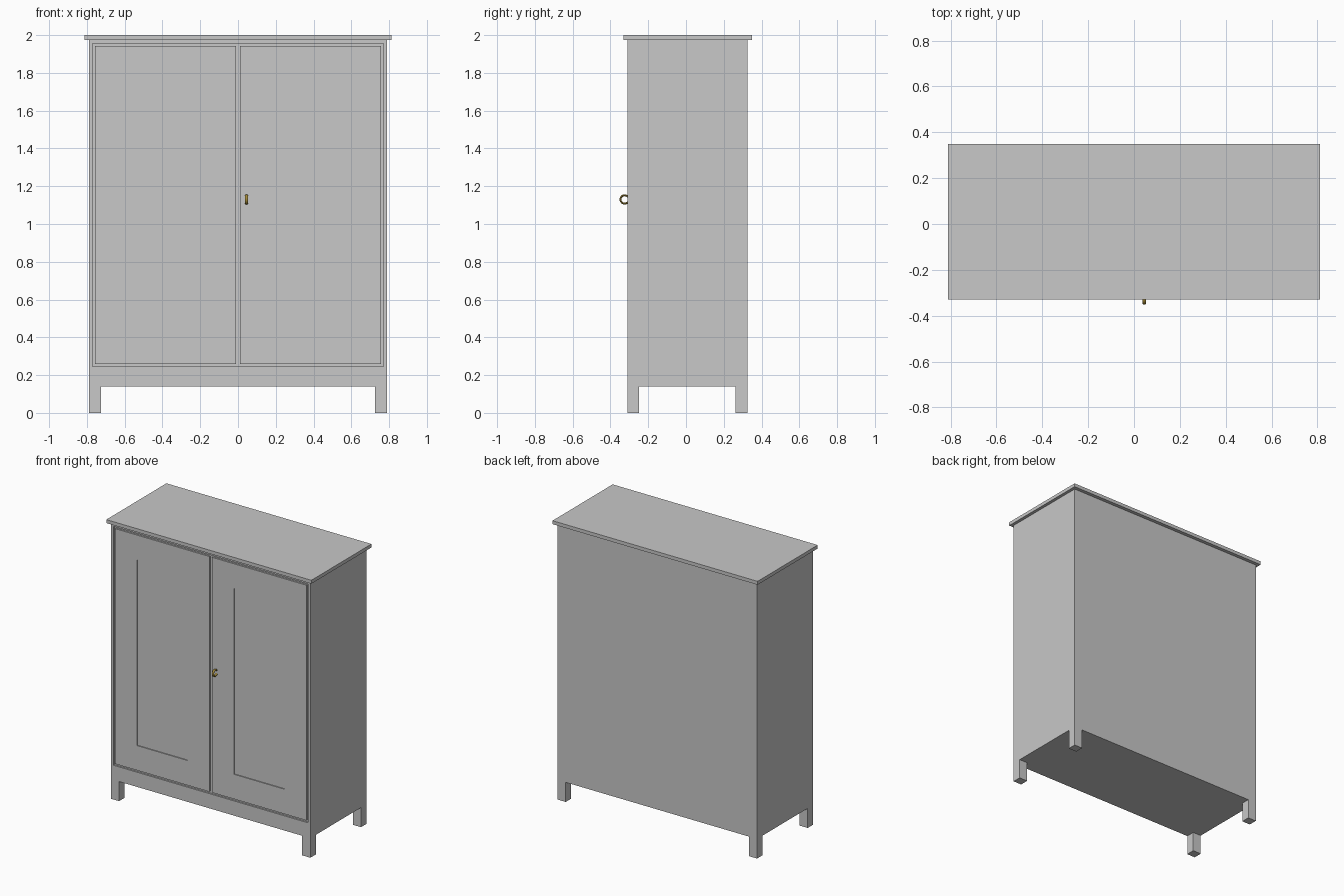
import bpy, bmesh, math

old = bpy.data.objects.get("Cube")
if old:
    bpy.data.objects.remove(old, do_unlink=True)


def material(name, rgb):
    m = bpy.data.materials.new(name)
    m.use_nodes = True
    m.diffuse_color = (*rgb, 1)
    m.node_tree.nodes["Principled BSDF"].inputs["Base Color"].default_value = (*rgb, 1)
    return m


grey = material("painted grey", (0.58, 0.58, 0.58))
brass = material("aged brass", (0.38, 0.26, 0.04))


def stepped_block(name, steps, mat=grey):
    """Join rectangles (x0, x1, z0, z1, y) from back to front and cap both ends."""
    bm = bmesh.new()
    rings = [[bm.verts.new((x, y, z)) for x, z in ((x0, z0), (x1, z0), (x1, z1), (x0, z1))]
             for x0, x1, z0, z1, y in steps]
    for a, b in zip(rings, rings[1:]):
        for i in range(4):
            j = (i + 1) % 4
            bm.faces.new((a[i], a[j], b[j], b[i]))
    bm.faces.new(rings[0])
    bm.faces.new(rings[-1])
    bmesh.ops.recalc_face_normals(bm, faces=bm.faces)
    mesh = bpy.data.meshes.new(name)
    bm.to_mesh(mesh)
    bm.free()
    mesh.materials.append(mat)
    obj = bpy.data.objects.new(name, mesh)
    bpy.context.collection.objects.link(obj)
    return obj


FRONT, BACK = -0.31, 0.325
W = 0.79

# Cabinet body with a shallow opening for the doors
body = (-W, W, 0.14, 1.975)
opening = (-0.77, 0.77, 0.245, 1.955)
stepped_block("cabinet_body", [(*body, BACK), (*body, FRONT),
                               (*opening, FRONT), (*opening, FRONT + 0.012)])

# Overhanging top board
top = (-0.812, 0.812, 1.975, 2.0)
stepped_block("top_board", [(*top, 0.35), (*top, -0.33)])

# Doors with a sunken panel, and the feet under each side
for side, s in (("left", 1), ("right", -1)):
    def span(a, b):
        return sorted((a * s, b * s))

    door = (*span(0.011, 0.758), 0.258, 1.942)
    panel = (*span(0.183, 0.585), 0.435, 1.765)
    stepped_block(side + "_door", [(*door, FRONT + 0.02), (*door, FRONT + 0.001),
                                   (*panel, FRONT + 0.001), (*panel, FRONT + 0.008)])
    for end, y0, y1 in (("front", FRONT + 0.062, FRONT), ("back", BACK, BACK - 0.062)):
        foot = (*span(W - 0.065, W), 0, 0.14)
        stepped_block(f"{end}_{side}_foot", [(*foot, y0), (*foot, y1)])

# Ring handle on the left door
bpy.ops.mesh.primitive_torus_add(major_segments=32, minor_segments=10,
                                 major_radius=0.022, minor_radius=0.005,
                                 location=(0.045, -0.325, 1.13),
                                 rotation=(0, math.pi / 2, 0))
ring = bpy.context.object
ring.name = "ring_handle"
ring.scale.z = 1.6
ring.data.materials.append(brass)
bpy.ops.object.shade_smooth_by_angle()
